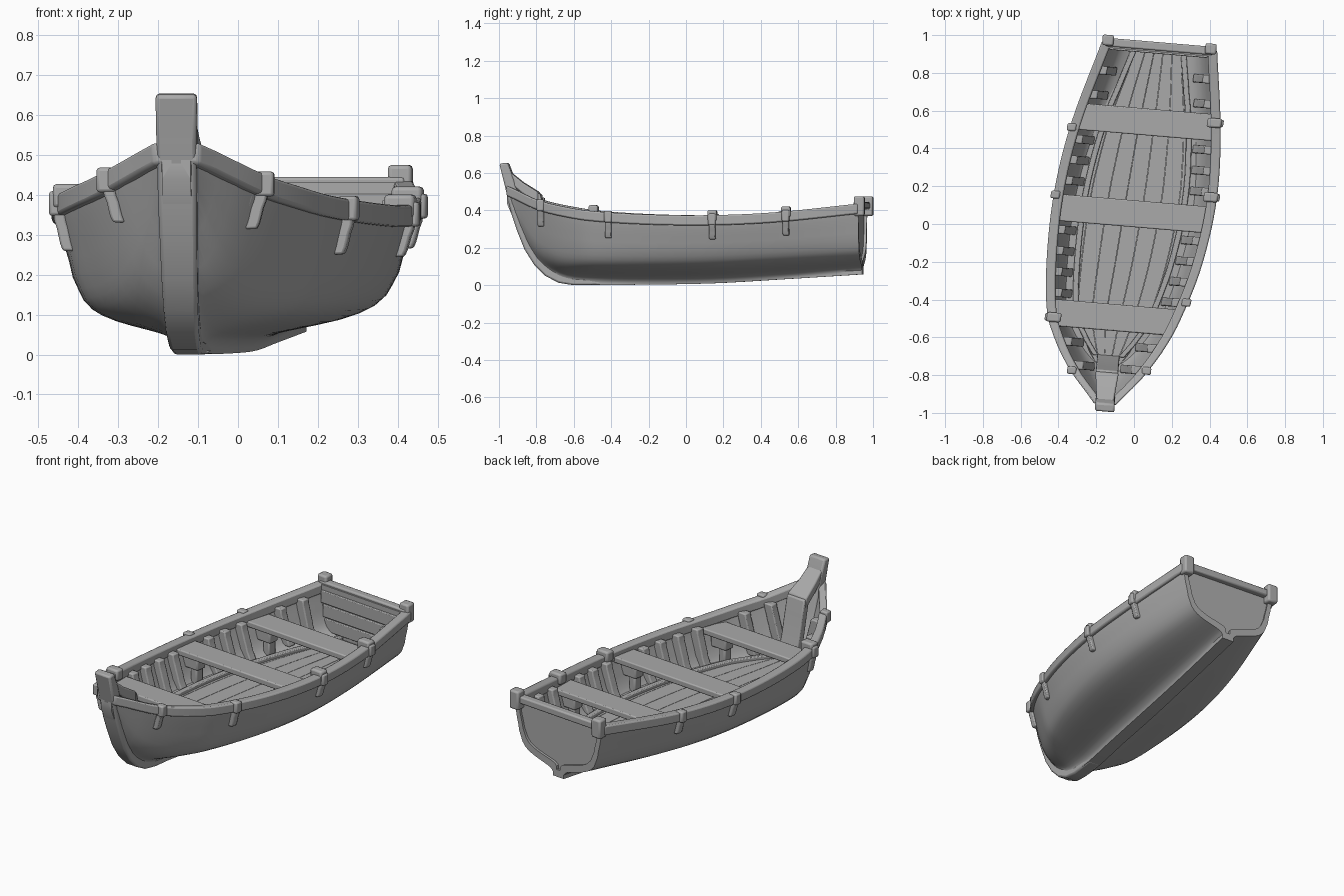
import bpy, bmesh, math

if "Cube" in bpy.data.objects:
    bpy.data.objects.remove(bpy.data.objects["Cube"], do_unlink=True)

wood = bpy.data.materials.new("weathered_grey")
wood.use_nodes = True
wood.diffuse_color = (0.4, 0.4, 0.4, 1)
wood.node_tree.nodes["Principled BSDF"].inputs["Base Color"].default_value = (0.4, 0.4, 0.4, 1)

# Stations along the boat: position, centre line, half beam, sheer height, keel height
STATIONS = [
    (-.96, -.155, .05, .53, .45), (-.90, -.15, .10, .505, .31),
    (-.82, -.145, .17, .468, .14), (-.75, -.14, .22, .443, .062),
    (-.65, -.13, .28, .42, .014), (-.5, -.112, .345, .395, .003),
    (-.2, -.053, .405, .375, .003), (.15, .008, .425, .37, .01),
    (.5, .063, .393, .385, .03), (.95, .137, .3, .432, .058)]
# Cross-section: height fraction, width fraction
SECTION = [(0, .09), (.05, .11), (.11, .19), (.15, .34), (.21, .58), (.29, .755),
           (.47, .87), (.67, .93), (.85, .98), (1, 1)]
LEVELS = [0, .03, .06, .09, .11, .13, .15, .18, .21, .25, .29, .35, .41, .5, .6, .7, .8, .9, 1]


def smooth(table, x, col):
    """Cubic curve through one column of a table."""
    x = min(max(x, table[0][0]), table[-1][0])
    k = 0
    while k < len(table) - 2 and x > table[k + 1][0]:
        k += 1

    def slope(j):
        a, b = table[max(j - 1, 0)], table[min(j + 1, len(table) - 1)]
        return (b[col] - a[col]) / (b[0] - a[0])
    p, q = table[k], table[k + 1]
    w = q[0] - p[0]
    t = (x - p[0]) / w
    return ((1 + 2 * t) * (1 - t) ** 2 * p[col] + t * (1 - t) ** 2 * w * slope(k)
            + t * t * (3 - 2 * t) * q[col] - t * t * (1 - t) * w * slope(k + 1))


def centre(s): return smooth(STATIONS, s, 1)
def beam(s): return smooth(STATIONS, s, 2)
def sheer(s): return smooth(STATIONS, s, 3)
def keel(s): return smooth(STATIONS, s, 4)


def skin(s, t):
    """Half width and height of the hull skin at a station and level."""
    f = smooth(SECTION, t, 1)
    vee = min(max((-.5 - s) / .4, 0), 1) * .8
    f += (max(t, .03) ** .7 - f) * vee
    lap = .003 * (1 - (t * 6) % 1) if .3 < t < .95 else 0
    z = keel(s) + (sheer(s) - keel(s)) * t
    return max(f * (beam(s) - .01) + lap, .036), z


def width_at(s, z):
    """Half width of the hull skin at a height."""
    return skin(s, max((z - keel(s)) / (sheer(s) - keel(s)), 0))[0]


def spread(a, b, n):
    return [a + (b - a) * i / (n - 1) for i in range(n)]


def loft(name, rings, bevel=0):
    """Skin equal rings of (across, along, up) points, closing both ends."""
    bm = bmesh.new()
    rows = [[bm.verts.new((centre(s) + u, s - .085 * u, z)) for u, s, z in r] for r in rings]
    n = len(rows[0])
    for a, b in zip(rows, rows[1:]):
        for i in range(n):
            j = (i + 1) % n
            bm.faces.new((a[i], a[j], b[j], b[i]))
    for r in (rows[0], rows[-1]):
        for i in range(n // 2 - 1):
            bm.faces.new((r[i], r[i + 1], r[n - 2 - i], r[n - 1 - i]))
    bmesh.ops.recalc_face_normals(bm, faces=bm.faces)
    me = bpy.data.meshes.new(name)
    bm.to_mesh(me)
    bm.free()
    me.materials.append(wood)
    ob = bpy.data.objects.new(name, me)
    bpy.context.scene.collection.objects.link(ob)
    if bevel:
        mod = ob.modifiers.new("soft_edges", "BEVEL")
        mod.width, mod.segments = bevel, 2
        mod.limit_method, mod.angle_limit = "ANGLE", math.radians(40)
    bpy.ops.object.select_all(action="DESELECT")
    ob.select_set(True)
    bpy.context.view_layer.objects.active = ob
    bpy.ops.object.shade_smooth_by_angle(angle=math.radians(35))


def rect(u0, u1, s, z0, z1):
    return [(u0, s, z0), (u1, s, z0), (u1, s, z1), (u0, s, z1)]


def box(name, u, s, z0, z1, du, ds, bevel=.008):
    loft(name, [rect(u - du, u + du, q, z0, z1) for q in (s - ds, s + ds)], bevel)


def band(name, s, side, t0, t1, inner, outer, half):
    """Upright strip that follows the hull side."""
    rings = []
    for t in spread(t0, t1, 8):
        u, z = skin(s, t)
        a, b = side * max(u + inner, .01), side * (u + outer)
        rings.append([(a, s - half, z), (b, s - half, z), (b, s + half, z), (a, s + half, z)])
    loft(name, rings, .006)


def half_ring(s, inner):
    pts = []
    for t in LEVELS:
        u, z = skin(s, t)
        pts.append((max(u - .025, .012), s, z + .04 * (1 - t)) if inner else (u, s, z))
    return pts


def mirrored(pts):
    return [(-u, s, z) for u, s, z in reversed(pts)] + pts


# Hull shell
loft("hull", [mirrored(half_ring(s, False)) + mirrored(half_ring(s, True))[::-1]
              for s in spread(-.955, .945, 48)])

# Transom with its planks and top beam
loft("transom", [mirrored([(max(u - .01, .02), s, z) for u, _, z in half_ring(.94, False)])
                 for s in (.91, .93)])
box("transom_beam", 0, .94, .405, .445, .285, .022)
for i in range(3):
    box("transom_plank", 0, .908, .18 + i * .076, .25 + i * .076, .235 + i * .012, .007, .004)

# Stem post curving into the keel: front s, front z, back s, back z
STEM = [(-.995, .65, -.95, .655), (-.965, .53, -.91, .55), (-.93, .38, -.87, .38),
        (-.90, .29, -.84, .3), (-.86, .19, -.80, .22), (-.81, .11, -.75, .14),
        (-.75, .05, -.71, .09), (-.68, .013, -.66, .06), (-.6, 0, -.6, .04), (-.45, .001, -.45, .03)]
loft("stem_post", [[(-w, a, z), (w, a, z), (w, b, y), (-w, b, y)]
                   for (a, z, b, y), w in zip(STEM, spread(.052, .036, len(STEM)))], .01)

# Knee behind the stem: a sloping cap and a post running down inside
CAP = [(-.95, .615, .045), (-.87, .55, .052), (-.785, .497, .062)]
loft("stem_cap", [rect(-w, w, s, z - .06, z) for s, z, w in CAP], .008)
POST = [(-.775, .49), (-.755, .4), (-.73, .28), (-.69, .14)]
loft("stem_inner_post", [[(-.055, s - .05, z), (.055, s - .05, z), (.06, s, z), (-.06, s, z)]
                         for s, z in POST], .008)

# Floor boards, following the hull in plan
BOARDS = 7
for i in range(BOARDS):
    rings = []
    for s in spread(-.74, .915, 30):
        w = max(width_at(s, .135) - .012, .02)
        a, b = (2 * i / BOARDS - 1) * w, (2 * (i + 1) / BOARDS - 1) * w
        rings.append(rect(a + .001, b - .001, s, .14, .16))
    loft("floor_board", rings)

# Thwarts
THWARTS = (-.495, .055, .54)
for m in THWARTS:
    loft("thwart", [rect(.035 - beam(s), beam(s) - .035, s, .312, .345)
                    for s in spread(m - .07, m + .07, 4)], .006)

for side, word in ((1, "left"), (-1, "right")):
    # Gunwale rail, and the stringer along the edge of the floor
    loft(word + "_gunwale", [rect(side * max(beam(s) - .048, .01), side * (beam(s) + .003), s,
                                  sheer(s) - .05, sheer(s) + .004)
                             for s in spread(-.955, .945, 40)], .008)
    loft(word + "_floor_stringer", [rect(side * max(width_at(s, .16) - .105, .01),
                                         side * max(width_at(s, .16) - .075, .03), s, .15, .178)
                                    for s in spread(-.7, .91, 24)], .005)
    # Ribs
    for s in (-.76, -.64, -.39, -.28, -.17, -.06, .2, .31, .42, .66, .79):
        band(word + "_rib", s, side, .38, .93, -.07, -.015, .022)
    # Thwart brackets
    for m in THWARTS:
        box(word + "_thwart_bracket", side * (beam(m) - .1), m, .235, .315, .05, .03)
        box(word + "_thwart_foot", side * (beam(m) - .12), m, .15, .24, .02, .025)
    # Straps hooked over the gunwale
    for s in (-.76, -.385, .175, .565) if side > 0 else (-.79, -.52, .12, .48):
        band(word + "_strap", s, side, .65, .98, -.01, .02, .017)
        box(word + "_strap_hook", side * (beam(s) - .006), s, sheer(s) - .05, sheer(s) + .012,
            .024, .02)
    # Stern corner posts
    box(word + "_stern_post", side * .272, .95, .37, .475, .03, .028, .01)

# Oar blocks standing on the gunwale
for name, s, side in (("right_oar_block", -.52, -1), ("left_oar_block", .565, 1),
                      ("left_oar_block", .175, 1)):
    box(name, side * (beam(s) - .03), s, sheer(s) - .03, sheer(s) + .03, .038, .025, .01)
